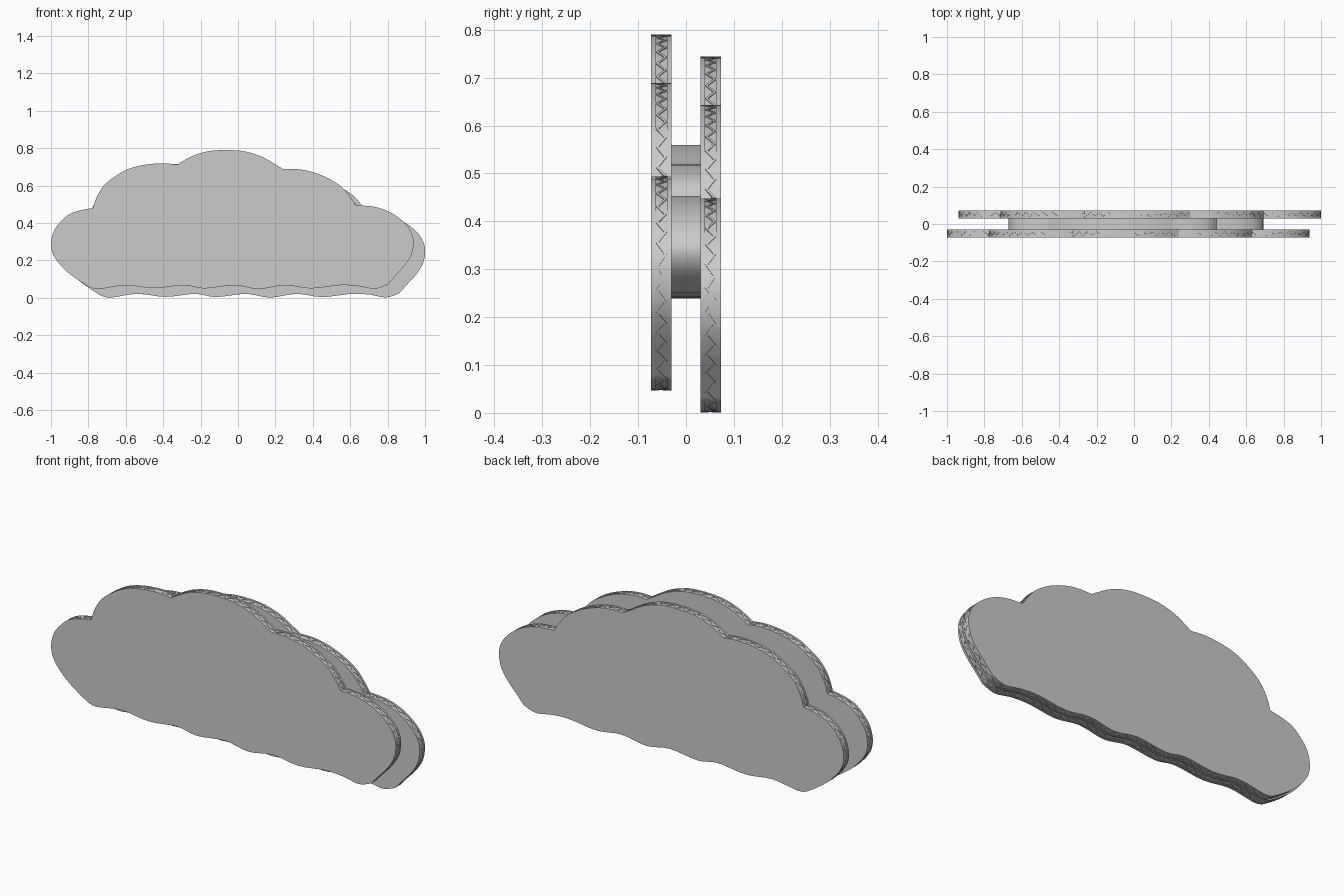
import bpy, bmesh, math
from mathutils import Vector

if "Cube" in bpy.data.objects:
    bpy.data.objects.remove(bpy.data.objects["Cube"])

grey = bpy.data.materials.new("card grey")
grey.diffuse_color = (0.6, 0.6, 0.6, 1)
grey.use_nodes = True
grey.node_tree.nodes["Principled BSDF"].inputs["Base Color"].default_value = grey.diffuse_color

# Cloud outline as separate lumps (x, z), clockwise; each lump starts where the last one ends
PANEL = [
    [(-.79, .055), (-.85, .092), (-.92, .145), (-.98, .215), (-1, .28), (-.985, .355),
     (-.945, .41), (-.9, .447), (-.845, .467), (-.775, .48)],
    [(-.775, .48), (-.755, .54), (-.717, .6), (-.663, .645), (-.59, .687), (-.5, .711),
     (-.4, .719), (-.326, .712)],
    [(-.326, .712), (-.246, .757), (-.16, .783), (-.06, .79), (.04, .782), (.13, .753),
     (.2, .713), (.24, .688)],
    [(.24, .688), (.315, .688), (.395, .673), (.48, .64), (.555, .592), (.6, .54), (.63, .495)],
    [(.63, .495), (.72, .488), (.79, .468), (.85, .435), (.905, .385), (.934, .33), (.938, .28),
     (.925, .225), (.89, .17), (.84, .115), (.8, .07)],
    [(.8, .07), (.73, .048), (.64, .063), (.54, .067), (.39, .05), (.25, .067), (.11, .047),
     (-.02, .067), (-.18, .05), (-.29, .067), (-.45, .051), (-.6, .067), (-.74, .047), (-.79, .055)],
]
SPACER = [
    [(-.6, .25), (-.655, .29), (-.67, .34), (-.64, .4), (-.56, .435), (-.46, .44)],
    [(-.46, .44), (-.36, .5), (-.22, .545), (-.06, .56), (.1, .55), (.22, .52)],
    [(.22, .52), (.32, .515), (.4, .49), (.44, .452)],
    [(.44, .452), (.55, .44), (.64, .405), (.69, .35), (.67, .295), (.6, .25)],
    [(.6, .25), (.3, .24), (0, .24), (-.3, .24), (-.6, .25)],
]


def outline(lumps, steps=4):
    """Smooth each lump, keeping the creases between lumps sharp."""
    pts = []
    for lump in lumps:
        p = [Vector(lump[0])] + [Vector(q) for q in lump] + [Vector(lump[-1])]
        for i in range(1, len(p) - 2):
            a, b, c, d = p[i - 1:i + 3]
            for k in range(steps):
                t = k / steps
                pts.append(0.5 * (2 * b + (c - a) * t + (2 * a - 5 * b + 4 * c - d) * t * t
                                  + (3 * b - a - 3 * c + d) * t ** 3))
    return pts


def normals(pts):
    """Outward normals of a clockwise closed path."""
    out = []
    for i in range(len(pts)):
        d = (pts((i + 1) % len(pts)) if callable(pts) else pts[(i + 1) % len(pts)]) - pts[i - 1]
        out.append(Vector((-d.y, d.x)).normalized())
    return out


def resample(pts, gap):
    """Evenly spaced points, an even number of them."""
    loop = pts + [pts[0]]
    lens = [(loop[i + 1] - loop[i]).length for i in range(len(pts))]
    n = 2 * round(sum(lens) / gap / 2)
    step, out, i, run = sum(lens) / n, [], 0, 0
    for k in range(n):
        while i < len(lens) - 1 and run + lens[i] < k * step:
            run += lens[i]
            i += 1
        out.append(loop[i].lerp(loop[i + 1], (k * step - run) / lens[i]))
    return out


def finish(name, bm, smooth=True):
    bmesh.ops.recalc_face_normals(bm, faces=bm.faces[:])
    mesh = bpy.data.meshes.new(name)
    bm.to_mesh(mesh)
    bm.free()
    mesh.materials.append(grey)
    ob = bpy.data.objects.new(name, mesh)
    bpy.context.collection.objects.link(ob)
    if smooth:
        bpy.ops.object.select_all(action='DESELECT')
        ob.select_set(True)
        bpy.context.view_layer.objects.active = ob
        bpy.ops.object.shade_smooth_by_angle(angle=math.radians(30))


def slab(name, pts, y0, y1):
    """Outline extruded from y0 to y1."""
    bm = bmesh.new()
    rings = [[bm.verts.new((p.x, y, p.y)) for p in pts] for y in (y0, y1)]
    for ring in rings:
        bm.faces.new(ring)
    for i in range(len(pts)):
        j = (i + 1) % len(pts)
        bm.faces.new((rings[0][i], rings[0][j], rings[1][j], rings[1][i]))
    finish(name, bm)


def flute(name, pts, y0, y1, thick=0.003, depth=0.012):
    """Zigzag paper strip running around the rim between the liners."""
    bm = bmesh.new()
    rows = []
    for i, (p, n) in enumerate(zip(pts, normals(pts))):
        y = y0 + thick if i % 2 else y1 - thick
        inner = p - n * depth
        rows.append([bm.verts.new((q.x, y + s, q.y)) for q, s in
                     ((p, -thick), (p, thick), (inner, thick), (inner, -thick))])
    for i in range(len(rows)):
        a, b = rows[i], rows[(i + 1) % len(rows)]
        for k in range(4):
            bm.faces.new((a[k], a[(k + 1) % 4], b[(k + 1) % 4], b[k]))
    finish(name, bm, smooth=False)


# Two corrugated panels: liners, recessed core and zigzag flute; the rear one is shifted
base = outline(PANEL)
for side, y, shift in (("front", -.073, Vector((0, 0))), ("back", .03, Vector((.062, -.046)))):
    pts = [p + shift for p in base]
    core = [p - n * 0.002 for p, n in zip(pts, normals(pts))]
    slab(side + "_outer_liner", pts, y, y + .01)
    slab(side + "_inner_liner", pts, y + .033, y + .043)
    slab(side + "_core", core, y + .01, y + .033)
    flute(side + "_flute", resample(pts, .026), y + .01, y + .033)

# Smaller cloud-shaped spacer joining the panels
slab("spacer", outline(SPACER), -.03, .03)
